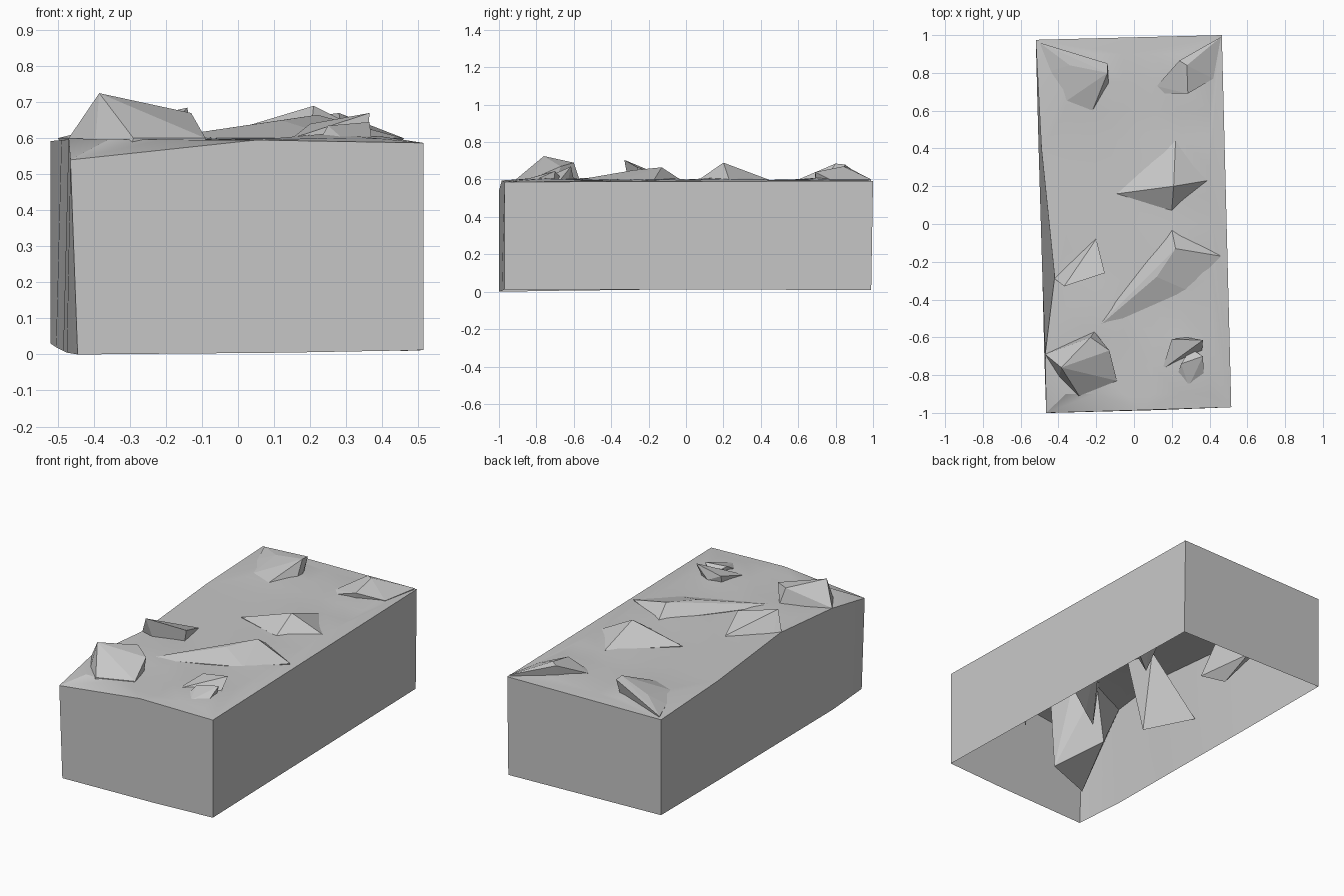
import bpy, bmesh, math
from mathutils import Vector
from mathutils.geometry import delaunay_2d_cdt

default_cube = bpy.data.objects.get("Cube")
if default_cube:
    bpy.data.objects.remove(default_cube, do_unlink=True)

stone = bpy.data.materials.new("stone_grey")
stone.use_nodes = True
grey = (0.57, 0.57, 0.57, 1)
stone.diffuse_color = grey
stone.node_tree.nodes["Principled BSDF"].inputs["Base Color"].default_value = grey


def finish(name, bm, smooth=False):
    """Turn a bmesh into a named object with the stone colour."""
    bmesh.ops.recalc_face_normals(bm, faces=bm.faces)
    mesh = bpy.data.meshes.new(name)
    bm.to_mesh(mesh)
    bm.free()
    obj = bpy.data.objects.new(name, mesh)
    bpy.context.collection.objects.link(obj)
    mesh.materials.append(stone)
    if smooth:
        bpy.ops.object.select_all(action='DESELECT')
        obj.select_set(True)
        bpy.context.view_layer.objects.active = obj
        bpy.ops.object.shade_smooth_by_angle(angle=math.radians(25))


def sunk_rock(name, peaks, foot, roots):
    """Faceted rock: peaks above the ground, a foot outline, roots hanging below."""
    bm = bmesh.new()
    points = list(peaks) + [(x, y, 0.6) for x, y in foot] + list(roots)
    verts = [bm.verts.new(Vector(p)) for p in points]
    hull = bmesh.ops.convex_hull(bm, input=verts)
    loose = [v for v in hull["geom_interior"] if isinstance(v, bmesh.types.BMVert)]
    bmesh.ops.delete(bm, geom=loose, context='VERTS')
    finish(name, bm)


# Soft swellings of the ground around the rocks
mounds = [(-0.22, -0.48), (0.24, -0.18), (0.24, 0.24), (0.26, 0.76), (-0.26, 0.76),
          (0.28, -0.74)]


def ground_height(x, y):
    swell = sum(math.exp(-((x - a) ** 2 + (y - b) ** 2) / 0.02) for a, b in mounds)
    return 0.596 + 0.018 * swell


def ground_sheet(bm, rim, columns=6, rows=13):
    """Gently uneven sheet that fills the rim."""
    inner = []
    for i in range(columns):
        for j in range(rows):
            x = -0.36 + 0.76 * i / (columns - 1)
            y = -0.9 + 1.8 * j / (rows - 1)
            inner.append(bm.verts.new((x, y, ground_height(x, y))))
    verts = rim + inner
    points = [v.co.xy.copy() for v in verts]
    loop = [(k, (k + 1) % len(rim)) for k in range(len(rim))]
    for face in delaunay_2d_cdt(points, loop, [], 1, 1e-6)[2]:
        bm.faces.new([verts[k] for k in face])


# Block: matching top and bottom rims, walls and ground, open underneath
top_rim = [(-0.465, -1, 0.54), (0.05, -0.985, 0.595), (0.515, -0.97, 0.587),
           (0.465, 1, 0.592), (-0.52, 0.975, 0.592), (-0.49, 0.4, 0.595),
           (-0.42, -0.28, 0.6), (-0.47, -0.69, 0.6)]
low_rim = [(-0.445, -1, 0), (0.13, -0.985, 0.005), (0.515, -0.97, 0.012),
           (0.465, 0.99, 0.01), (-0.52, 0.975, 0.03), (-0.505, 0.4, 0.02),
           (-0.485, -0.28, 0.01), (-0.475, -0.69, 0.005)]
bm = bmesh.new()
upper = [bm.verts.new(p) for p in top_rim]
lower = [bm.verts.new(p) for p in low_rim]
for k in range(len(upper)):
    n = (k + 1) % len(upper)
    bm.faces.new((lower[k], lower[n], upper[n], upper[k]))
ground_sheet(bm, upper)
finish("ground_block", bm, smooth=True)

# Rocks sunk into the ground
sunk_rock("front_right_rock",
          [(-0.385, -0.76, 0.725), (-0.23, -0.6, 0.69), (-0.13, -0.67, 0.67)],
          [(-0.47, -0.69), (-0.29, -0.91), (-0.09, -0.83), (-0.21, -0.57)],
          [(-0.11, -0.82, 0.16), (-0.43, -0.96, 0.18), (-0.3, -0.62, 0.3)])
sunk_rock("middle_right_rock",
          [(-0.37, -0.33, 0.705), (-0.155, -0.26, 0.665)],
          [(-0.42, -0.29), (-0.2, -0.08), (-0.22, -0.27)],
          [(-0.25, -0.22, 0.18), (-0.46, -0.02, 0.24), (-0.27, -0.25, 0.3)])
sunk_rock("centre_rock", [(0.21, 0.2, 0.69)],
          [(-0.09, 0.16), (0.22, 0.44), (0.2, 0.07), (0.39, 0.23)],
          [(0.08, 0.2, 0.25), (0.22, 0.3, 0.28)])
sunk_rock("long_ridge",
          [(0.12, -0.28, 0.65), (0.22, -0.13, 0.665)],
          [(-0.22, -0.57), (0.28, -0.35), (0.46, -0.17), (0.2, -0.03)],
          [(-0.08, -0.45, 0.25), (0.1, -0.3, 0.2), (0.28, -0.2, 0.25)])
sunk_rock("back_right_rock",
          [(-0.14, 0.85, 0.68), (-0.14, 0.8, 0.685), (-0.34, 0.84, 0.64)],
          [(-0.5, 0.96), (-0.22, 0.6), (-0.36, 0.65), (-0.44, 0.81)],
          [(-0.2, 0.55, 0.13), (-0.1, 0.46, 0.17), (-0.2, 0.75, 0.22)])
sunk_rock("back_left_rock",
          [(0.24, 0.865, 0.665), (0.28, 0.84, 0.67), (0.285, 0.69, 0.64)],
          [(0.46, 0.99), (0.12, 0.73), (0.16, 0.69), (0.42, 0.77)],
          [(0.22, 0.75, 0.25), (0.32, 0.82, 0.3)])

# Front left rock: a leaning back slab with a low lump before it
sunk_rock("front_left_slab",
          [(0.365, -0.615, 0.67), (0.2, -0.61, 0.64)],
          [(0.15, -0.77), (0.24, -0.7), (0.36, -0.67), (0.28, -0.6)],
          [(0.2, -0.7, 0.25)])
sunk_rock("front_left_lump",
          [(0.365, -0.7, 0.645), (0.25, -0.74, 0.635)],
          [(0.23, -0.8), (0.29, -0.86), (0.37, -0.8), (0.3, -0.66)],
          [(0.3, -0.75, 0.25)])
